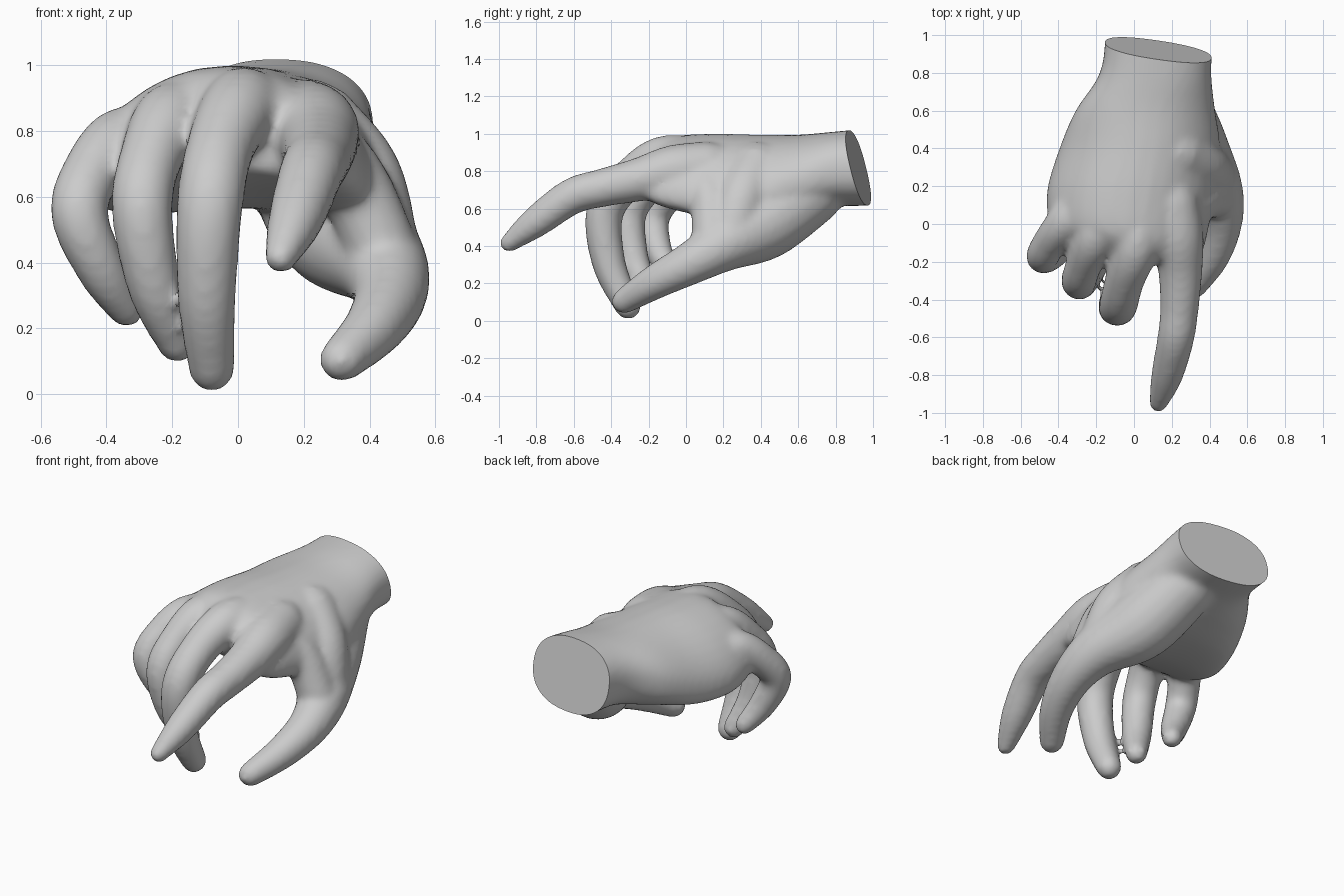
import bpy, bmesh
from math import sin, cos, pi
from mathutils import Vector

if "Cube" in bpy.data.objects:
    bpy.data.objects.remove(bpy.data.objects["Cube"])


def catmull(keys, steps):
    """Smooth interpolation through a list of equal-length tuples."""
    out = []
    n = len(keys)
    for i in range(n - 1):
        a, b, c, d = keys[max(i - 1, 0)], keys[i], keys[i + 1], keys[min(i + 2, n - 1)]
        for s in range(steps):
            t = s / steps
            out.append([0.5 * (2 * q + (r - p) * t + (2 * p - 5 * q + 4 * r - w) * t * t
                               + (3 * q - p - 3 * r + w) * t ** 3)
                        for p, q, r, w in zip(a, b, c, d)])
    out.append(list(keys[-1]))
    return out


def skin(bm, rings):
    """Closed loft through rings with equal point counts."""
    loops = [[bm.verts.new(p) for p in ring] for ring in rings]
    n = len(loops[0])
    faces = [bm.faces.new(loops[0][::-1]), bm.faces.new(loops[-1])]
    for a, b in zip(loops, loops[1:]):
        for i in range(n):
            j = (i + 1) % n
            faces.append(bm.faces.new((a[i], a[j], b[j], b[i])))
    bmesh.ops.recalc_face_normals(bm, faces=faces)


def tube(bm, keys, sides=18):
    """Round-ended limb through (x, y, z, radius) keys."""
    path = catmull(keys, 6)
    pts = [Vector(p[:3]) for p in path]
    rad = [p[3] for p in path]
    last = len(pts) - 1
    tan = [(pts[min(i + 1, last)] - pts[max(i - 1, 0)]).normalized() for i in range(last + 1)]
    stations = [(pts[0] - tan[0] * rad[0] * sin(a), tan[0], rad[0] * cos(a)) for a in (1.4, 1.0, 0.5)]
    stations += list(zip(pts, tan, rad))
    stations += [(pts[-1] + tan[-1] * rad[-1] * sin(a), tan[-1], rad[-1] * cos(a)) for a in (0.5, 1.0, 1.4)]
    side = tan[0].orthogonal().normalized()
    rings = []
    for c, t, r in stations:
        side = (side - t * side.dot(t)).normalized()
        other = t.cross(side)
        rings.append([c + r * (cos(2 * pi * k / sides) * side + sin(2 * pi * k / sides) * other)
                      for k in range(sides)])
    skin(bm, rings)


def palm(bm, keys, sides=36):
    """Arched slab through (y, centre x, centre z, half width, half height, droop, skew)."""
    def p(v):
        return abs(v) ** 0.85 * (1 if v > 0 else -1)
    rings = []
    for y, cx, cz, w, h, droop, skew in catmull(keys, 5):
        ring = []
        for k in range(sides):
            u, v = p(cos(2 * pi * k / sides)), p(sin(2 * pi * k / sides))
            ring.append((cx + w * u, y - skew * u, cz + h * v - droop * u * u))
        rings.append(ring)
    skin(bm, rings)


bm = bmesh.new()

# Palm and wrist
palm(bm, [
    (1.18, .13, .83, .29, .205, .00, .0),
    (0.95, .13, .82, .285, .205, .00, .0),
    (0.78, .11, .81, .30, .20, .01, .0),
    (0.60, .06, .79, .37, .205, .06, .0),
    (0.40, .03, .78, .425, .215, .12, .0),
    (0.15, -.02, .79, .44, .21, .14, .03),
    (-0.06, -.04, .81, .41, .175, .13, .07),
    (-0.16, -.04, .80, .35, .11, .10, .08),
])

# Fingers from knuckle to tip, then the thumb and the web beside it
limbs = {
    "index": [(.20, .12, .82, .14), (.23, -.07, .80, .14), (.245, -.25, .755, .118),
              (.24, -.45, .71, .103), (.22, -.61, .665, .098), (.175, -.80, .53, .085),
              (.13, -.945, .417, .052)],
    "middle": [(.04, .10, .86, .11), (.01, -.12, .87, .12), (-.05, -.30, .76, .105),
               (-.085, -.435, .58, .102), (-.095, -.41, .30, .09), (-.08, -.31, .078, .072)],
    "ring": [(-.14, .10, .82, .11), (-.20, -.06, .83, .117), (-.26, -.20, .73, .098),
             (-.292, -.305, .57, .094), (-.255, -.28, .33, .083), (-.185, -.20, .155, .062)],
    "little": [(-.28, .15, .75, .10), (-.36, .02, .77, .10), (-.44, -.09, .68, .092),
               (-.483, -.175, .55, .088), (-.415, -.15, .38, .077), (-.34, -.08, .258, .057)],
    "thumb": [(.20, .68, .70, .18), (.30, .42, .52, .195), (.43, .20, .405, .145),
              (.462, .02, .305, .115), (.415, -.17, .205, .093), (.315, -.33, .105, .07)],
    "web": [(.24, .08, .76, .12), (.35, .13, .64, .11), (.43, .14, .46, .11)],
    "web_back": [(.22, .38, .80, .16), (.36, .30, .66, .14), (.42, .24, .46, .13)],
}
for keys in limbs.values():
    tube(bm, keys)

mesh = bpy.data.meshes.new("hand")
bm.to_mesh(mesh)
bm.free()
hand = bpy.data.objects.new("hand", mesh)
bpy.context.collection.objects.link(hand)

# Fuse the parts into one skin and soften the joins
remesh = hand.modifiers.new("fuse", 'REMESH')
remesh.mode = 'VOXEL'
remesh.voxel_size = 0.018
soften = hand.modifiers.new("soften", 'SMOOTH')
soften.factor = 0.5
soften.iterations = 10
bpy.context.view_layer.update()
fused = bpy.data.meshes.new_from_object(hand.evaluated_get(bpy.context.evaluated_depsgraph_get()))
hand.modifiers.clear()

# Slanted flat cut at the wrist
bm = bmesh.new()
bm.from_mesh(fused)
bmesh.ops.bisect_plane(bm, geom=bm.verts[:] + bm.edges[:] + bm.faces[:], dist=1e-5,
                       plane_co=(.13, .92, .82), plane_no=Vector((.15, 1, .25)).normalized(),
                       clear_outer=True)
bmesh.ops.holes_fill(bm, edges=[e for e in bm.edges if e.is_boundary], sides=0)
bmesh.ops.recalc_face_normals(bm, faces=bm.faces[:])
bm.to_mesh(fused)
bm.free()
hand.data = fused
fused.name = "hand"

bpy.context.view_layer.objects.active = hand
hand.select_set(True)
bpy.ops.object.shade_smooth_by_angle(angle=0.8)
